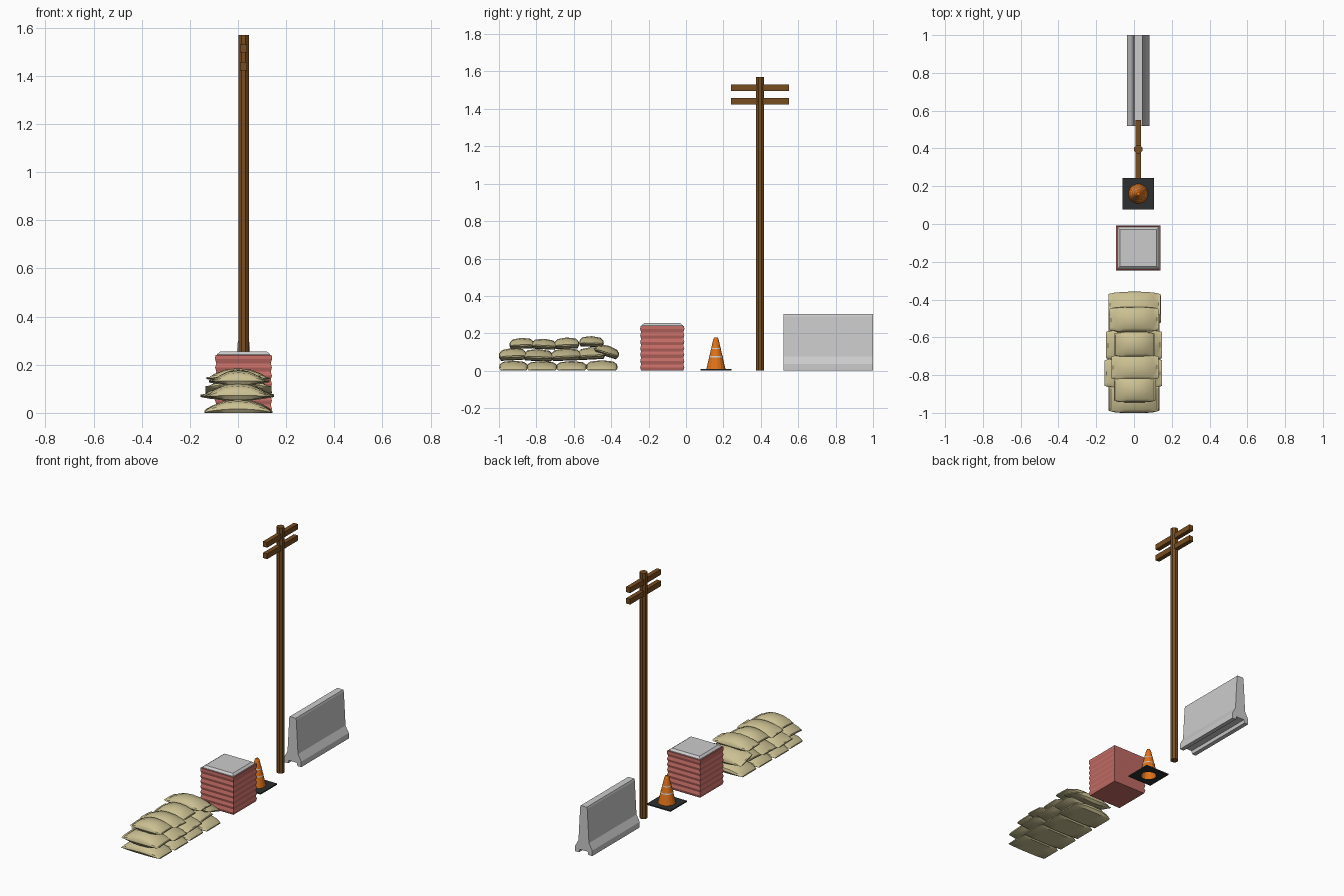
import bpy, bmesh, math
from mathutils import Matrix, Vector

if "Cube" in bpy.data.objects:
    bpy.data.objects.remove(bpy.data.objects["Cube"])

CX = 0.023  # shared centre line of the row


def material(name, rgb):
    m = bpy.data.materials.new(name)
    m.diffuse_color = (*rgb, 1)
    m.use_nodes = True
    m.node_tree.nodes["Principled BSDF"].inputs["Base Color"].default_value = m.diffuse_color
    return m


WOOD = material("brown_wood", (0.19, 0.075, 0.015))
ORANGE = material("orange_plastic", (0.75, 0.17, 0.01))
WHITE = material("reflective_white", (0.75, 0.75, 0.75))
RUBBER = material("black_rubber", (0.025, 0.028, 0.03))
BRICK = material("brick_red", (0.55, 0.15, 0.13))
SACK = material("sack_cloth", (0.60, 0.53, 0.29))


def add(name, bm, mat=None, smooth=None):
    bmesh.ops.recalc_face_normals(bm, faces=bm.faces)
    me = bpy.data.meshes.new(name)
    bm.to_mesh(me)
    bm.free()
    ob = bpy.data.objects.new(name, me)
    bpy.context.collection.objects.link(ob)
    if mat:
        me.materials.append(mat)
    if smooth:
        bpy.ops.object.select_all(action='DESELECT')
        ob.select_set(True)
        bpy.context.view_layer.objects.active = ob
        bpy.ops.object.shade_smooth_by_angle(angle=math.radians(smooth))
    return ob


def loft(rings, cap=(True, True)):
    """Skin a list of closed point rings."""
    bm = bmesh.new()
    vs = [[bm.verts.new(p) for p in r] for r in rings]
    n = len(vs[0])
    for a, b in zip(vs, vs[1:]):
        for i in range(n):
            j = (i + 1) % n
            bm.faces.new((a[i], a[j], b[j], b[i]))
    for on, ring in zip(cap, (vs[0], vs[-1])):
        if on:
            bm.faces.new(ring)
    return bm


def circle(x, y, z, r, n):
    return [(x + r * math.cos(2 * math.pi * (i + .5) / n),
             y + r * math.sin(2 * math.pi * (i + .5) / n), z) for i in range(n)]


def square(x, y, z, h):
    return [(x - h, y - h, z), (x + h, y - h, z), (x + h, y + h, z), (x - h, y + h, z)]


def box(name, lo, hi, mat):
    rings = [[(lo[0], lo[1], z), (hi[0], lo[1], z), (hi[0], hi[1], z), (lo[0], hi[1], z)]
             for z in (lo[2], hi[2])]
    return add(name, loft(rings), mat)


# road barrier: mirrored half profile with a groove underneath
half = [(0.028, 0.02), (0.033, 0), (0.06, 0), (0.06, 0.035), (0.037, 0.077), (0.025, 0.29), (0.021, 0.302)]
prof = half + [(-x, z) for x, z in reversed(half)]
add("road_barrier", loft([[(CX + x, y, z) for x, z in prof] for y in (0.52, 1.0)]))

# utility pole with two cross arms
PY = 0.396
add("pole", loft([circle(CX, PY, z, 0.0235, 8) for z in (0, 1.57)]), WOOD)
for i, z in enumerate((1.423, 1.496)):
    box(f"cross_arm_{i + 1}", (CX - .014, 0.241, z), (CX + .014, 0.551, z + .034), WOOD)

# traffic cone: square base with a round hole, hollow body, two thin bands
KY, N = 0.16, 16


def cone_r(z):
    return 0.053 - (z - 0.008) * 0.24


def square_ring(z, h):
    pts = []
    for x, y, _ in circle(0, 0, 0, 1, N):
        s = h / max(abs(x), abs(y))
        pts.append((CX + x * s, KY + y * s, z))
    # push the ring points nearest the diagonals into true corners
    for k in range(4):
        a = math.pi / 4 + k * math.pi / 2
        i = min(range(N), key=lambda q: (Vector(pts[q]) - Vector(
            (CX + h * math.copysign(1, math.cos(a)), KY + h * math.copysign(1, math.sin(a)), z))).length)
        pts[i] = (CX + h * math.copysign(1, math.cos(a)), KY + h * math.copysign(1, math.sin(a)), z)
    return pts


base = [circle(CX, KY, 0, 0.046, N), square_ring(0, 0.083), square_ring(0.008, 0.083),
        circle(CX, KY, 0.008, 0.046, N)]
add("cone_base", loft(base + [base[0]], (False, False)), RUBBER)
body = [circle(CX, KY, 0.004, 0.046, N), circle(CX, KY, 0.17, 0.008, N)]
body = body[::-1] + [circle(CX, KY, 0.004, 0.053, N), circle(CX, KY, 0.17, cone_r(0.17), N),
                     circle(CX, KY, 0.178, 0.009, N)]
add("cone_body", loft(body), ORANGE)
for i, (z0, z1) in enumerate(((0.072, 0.079), (0.115, 0.121))):
    add(f"cone_band_{i + 1}", loft([circle(CX, KY, z, cone_r(z) + .001, N) for z in (z0, z1)],
                                   (False, False)), WHITE)

# brick pier: zigzag courses and a chamfered cap
BY, H, COURSES = -0.127, 0.24, 7
rings = []
for i in range(COURSES):
    z = H * i / COURSES
    rings += [square(CX, BY, z, 0.113), square(CX, BY, z + H / COURSES * .5, 0.118)]
rings += [square(CX, BY, H, 0.117)]
add("brick_pier", loft(rings), BRICK)
add("pier_cap", loft([square(CX, BY, 0.232, 0.11), square(CX, BY, 0.243, 0.11),
                      square(CX, BY, 0.255, 0.097)]))


# sandbags: pillow lofted along x, thin at the ends
def sandbag(name, x, y, z, length, width, height, tilt=0, sag=0.3):
    rings = []
    for u in (-1, -.93, -.75, -.4, 0, .4, .75, .93, 1):
        w = width / 2 * (1 - .16 * abs(u) ** 5)
        h = height * (.14 + .86 * (1 - abs(u) ** 2.2) ** .8)
        bottom = sag * height * u * u
        top = max(h, bottom + .12 * height)
        ring = []
        for v, t in ((-.86, 0), (-1, .3), (-.95, .62), (-.72, .88), (0, 1), (.72, .88),
                     (.95, .62), (1, .3), (.86, 0), (0, 0)):
            ring.append((u * length / 2, v * w, bottom + (top - bottom) * t))
        rings.append(ring)
    bm = loft(rings)
    bm.transform(Matrix.Translation((x, y, z)) @ Matrix.Rotation(math.radians(tilt), 4, 'X'))
    return add(name, bm, SACK, 40)


layers = {
    "bottom": [(0, -.922, 0, .27, .155, .054), (0, -.77, 0, .28, .165, .052),
               (0, -.612, 0, .27, .165, .052), (.005, -.45, 0, .275, .17, .056)],
    "middle": [(0, -.925, .056, .26, .15, .066, 3), (-.003, -.79, .052, .305, .16, .064, -2),
               (0, -.64, .054, .295, .165, .066, 2), (0, -.505, .06, .27, .15, .066, 3),
               (.002, -.43, .078, .275, .135, .058, -17)],
    "top": [(.003, -.878, .118, .22, .132, .058, 2), (.005, -.76, .115, .25, .135, .056, -3),
            (.002, -.637, .118, .215, .135, .06, 2), (0, -.506, .128, .26, .132, .057, -2)],
}
for layer, bags in layers.items():
    for i, b in enumerate(bags):
        sandbag(f"sandbag_{layer}_{i + 1}", *b, sag=0 if layer == "bottom" else .25)
